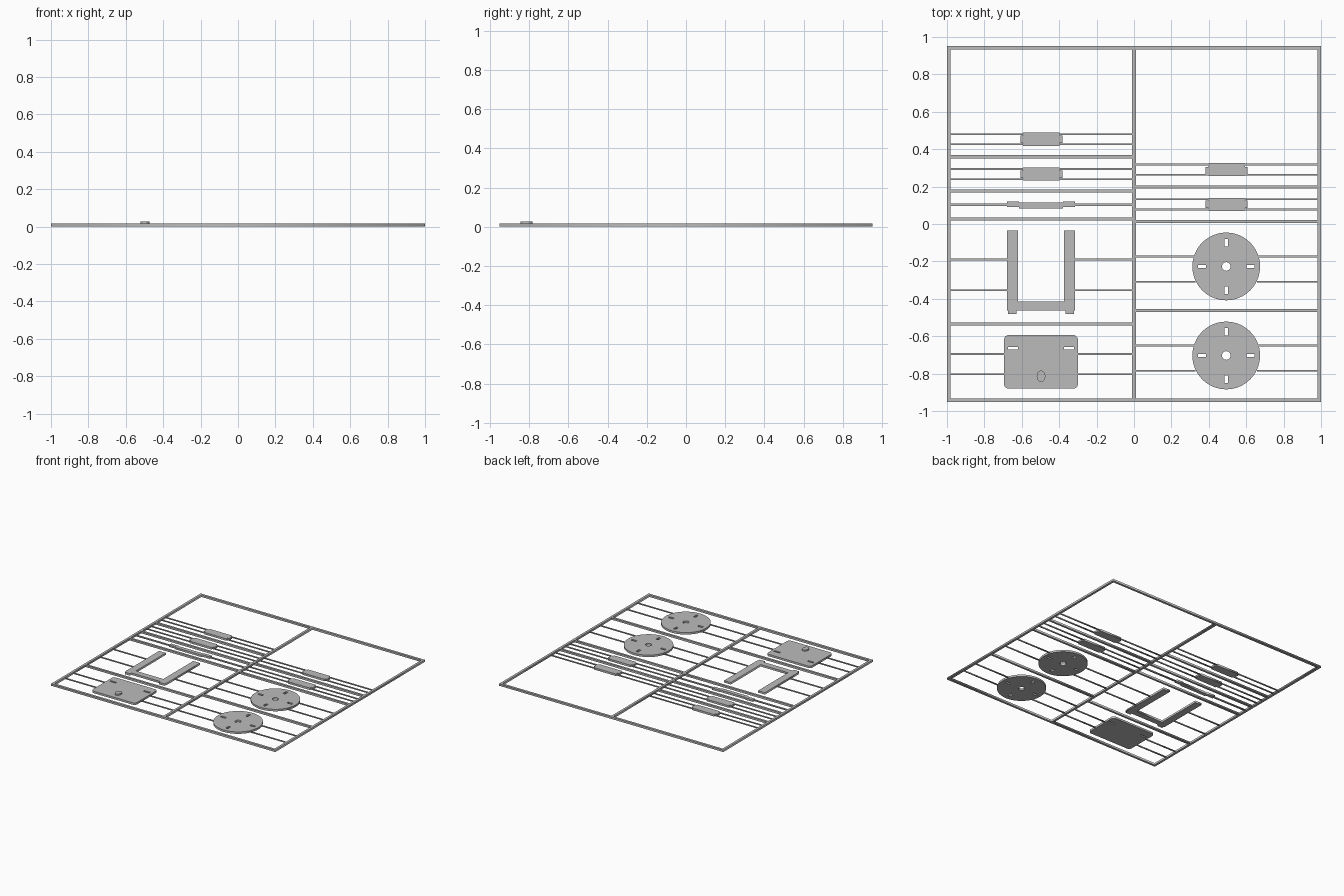
import bpy
from math import sin, cos, pi

if "Cube" in bpy.data.objects:
    bpy.data.objects.remove(bpy.data.objects["Cube"], do_unlink=True)

T = 0.016        # sheet thickness
EDGE_Y = 0.953   # half depth of the frame
BAR = 0.019      # frame bar width

grey = bpy.data.materials.new("grey plastic")
grey.use_nodes = True
grey.diffuse_color = (0.5, 0.5, 0.5, 1)
grey.node_tree.nodes["Principled BSDF"].inputs["Base Color"].default_value = (0.5, 0.5, 0.5, 1)


def sheet(name, loops, z0=0.0, z1=T, smooth=False):
    """Extrude closed outlines; loops inside the first become holes."""
    curve = bpy.data.curves.new(name, 'CURVE')
    curve.dimensions = '2D'
    curve.fill_mode = 'BOTH'
    curve.extrude = (z1 - z0) / 2
    for loop in loops:
        spline = curve.splines.new('POLY')
        spline.points.add(len(loop) - 1)
        for point, (x, y) in zip(spline.points, loop):
            point.co = (x, y, 0, 1)
        spline.use_cyclic_u = True
    temp = bpy.data.objects.new(name + "_outline", curve)
    bpy.context.collection.objects.link(temp)
    graph = bpy.context.evaluated_depsgraph_get()
    mesh = bpy.data.meshes.new_from_object(temp.evaluated_get(graph))
    bpy.data.objects.remove(temp, do_unlink=True)
    mesh.materials.clear()
    mesh.materials.append(grey)
    obj = bpy.data.objects.new(name, mesh)
    obj.location.z = (z0 + z1) / 2
    bpy.context.collection.objects.link(obj)
    if smooth:
        bpy.ops.object.select_all(action='DESELECT')
        obj.select_set(True)
        bpy.context.view_layer.objects.active = obj
        bpy.ops.object.shade_smooth_by_angle()
    return obj


def rect(x0, x1, y0, y1):
    return [(x0, y0), (x1, y0), (x1, y1), (x0, y1)]


def slot(x, y, w, h):
    return rect(x - w / 2, x + w / 2, y - h / 2, y + h / 2)


def ellipse(x, y, rx, ry, n):
    return [(x + rx * cos(2 * pi * i / n), y + ry * sin(2 * pi * i / n)) for i in range(n)]


def rounded(x0, x1, y0, y1, r):
    corners = [(x1 - r, y1 - r), (x0 + r, y1 - r), (x0 + r, y0 + r), (x1 - r, y0 + r)]
    return [(cx + r * cos((k + i / 6) * pi / 2), cy + r * sin((k + i / 6) * pi / 2))
            for k, (cx, cy) in enumerate(corners) for i in range(7)]


# Outer frame with two openings either side of the centre bar
inner, mid = 1 - BAR, BAR / 2
low, high = -EDGE_Y + BAR, EDGE_Y - BAR
sheet("frame", [rect(-1, 1, -EDGE_Y, EDGE_Y),
                rect(-inner, -mid, low, high), rect(mid, inner, low, high)])

# Cross bars dividing each half
for side, bars in ((-1, (0.36, 0.176, 0.027, -0.535)), (1, (0.198, 0.013, -0.463))):
    for y in bars:
        sheet("cross_bar", [slot(side * 0.495, y, 0.98, 0.017)])


# Thin runners reaching from the frame to both sides of a part
def runners(side, ys, cx, half, width=0.009):
    a, b = sorted((side * mid, side * inner))
    for y in ys:
        for x0, x1 in ((a, cx - half), (cx + half, b)):
            sheet("runner", [slot((x0 + x1) / 2, y, x1 - x0, width)], 0.004, 0.012)


# Small stepped blocks
def block(side, y, tab_shift):
    cx = side * 0.495
    w, t, h, th = 0.098, 0.112, 0.035, 0.02
    s = tab_shift
    right = [(w, -h), (w, s - th), (t, s - th), (t, s + th), (w, s + th), (w, h)]
    loop = right + [(-x, v) for x, v in reversed(right)]
    sheet("block", [[(cx + x, y + v) for x, v in loop]])
    runners(side, (y + 0.027, y - 0.027), cx, w)


for side, y, shift in ((-1, 0.453, 0.0), (-1, 0.267, 0.0), (1, 0.291, -0.005), (1, 0.105, 0.0)):
    block(side, y, shift)

# Slotted round discs
for cy in (-0.227, -0.703):
    cx = 0.493
    holes = [ellipse(cx, cy, 0.023, 0.023, 24)]
    for s in (-1, 1):
        holes.append(slot(cx, cy + s * 0.127, 0.019, 0.038))
        holes.append(slot(cx + s * 0.13, cy, 0.042, 0.017))
    sheet("disc", [ellipse(cx, cy, 0.181, 0.181, 64)] + holes, smooth=True)
    runners(1, (cy + 0.053, cy - 0.081), cx, 0.165)

# U-shaped bracket with two small feet
CX = -0.497
half_u = [(0.122, -0.415), (0.122, -0.035), (0.182, -0.035), (0.182, -0.463),
          (0.176, -0.463), (0.176, -0.48), (0.130, -0.48), (0.130, -0.463)]
sheet("bracket", [[(CX + x, y) for x, y in half_u] +
                  [(CX - x, y) for x, y in reversed(half_u)]])
runners(-1, (-0.19, -0.355), CX, 0.18)

# Narrow stepped strip
half_s = [(0.118, 0.083), (0.118, 0.092), (0.182, 0.092), (0.182, 0.119),
          (0.118, 0.119), (0.118, 0.114)]
sheet("strip", [[(CX + x, y) for x, y in half_s] +
                [(CX - x, y) for x, y in reversed(half_s)]])
runners(-1, (0.102,), CX, 0.18, 0.014)

# Rounded plate with two slots and an oval knob
sheet("plate", [rounded(-0.695, -0.30, -0.88, -0.594, 0.025),
                slot(CX - 0.15, -0.665, 0.052, 0.014),
                slot(CX + 0.15, -0.665, 0.052, 0.014)], smooth=True)
sheet("knob", [ellipse(CX, -0.814, 0.023, 0.030, 32)], T - 0.002, 0.027, smooth=True)
runners(-1, (-0.695, -0.803), CX, 0.195)
